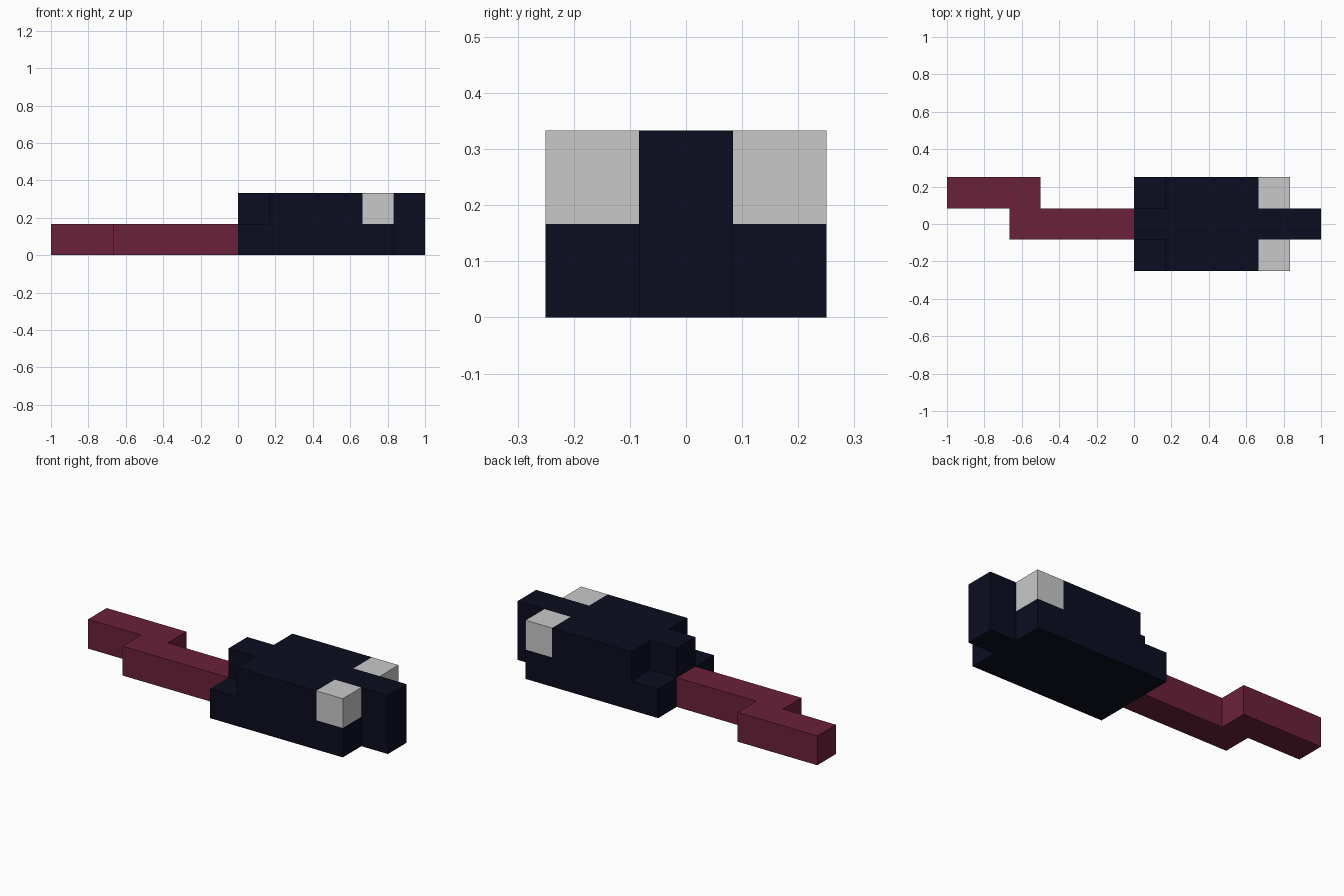
import bpy, bmesh
from mathutils import Vector
from itertools import product

if "Cube" in bpy.data.objects:
    bpy.data.objects.remove(bpy.data.objects["Cube"])

U = 1 / 6                                # block size
ORIGIN = Vector((-1, -0.25, 0))          # corner of the block grid


def block(x0, x1, y0, y1, z0, z1):
    """Set of grid cells in a box (end values excluded)."""
    return set(product(range(x0, x1), range(y0, y1), range(z0, z1)))


def material(name, rgb):
    m = bpy.data.materials.new(name)
    m.diffuse_color = (*rgb, 1)
    m.use_nodes = True
    m.node_tree.nodes["Principled BSDF"].inputs["Base Color"].default_value = m.diffuse_color
    return m


navy = material("dark navy", (0.0037, 0.004, 0.0144))
maroon = material("maroon", (0.147, 0.0152, 0.042))
grey = material("light grey", (0.584, 0.584, 0.584))

# Body: wide lower slab, upper back set one block in at the sides, long nose
body = block(6, 11, 0, 3, 0, 1) | block(7, 10, 0, 3, 1, 2) | block(6, 12, 1, 2, 0, 2)
# Ears: one block on each side of the head
ear_right = block(10, 11, 0, 1, 1, 2)
ear_left = block(10, 11, 2, 3, 1, 2)
# Tail: straight run with a sideways kink at the end
tail = block(2, 6, 1, 2, 0, 1) | block(0, 3, 2, 3, 0, 1)

solid = body | ear_right | ear_left | tail


def build(name, cells, mat):
    """Outer skin of the cells, with coplanar squares merged."""
    bm = bmesh.new()
    for cell in sorted(cells):
        for axis, side in product(range(3), (-1, 1)):
            n = Vector((0, 0, 0))
            n[axis] = side
            if tuple(int(c + d) for c, d in zip(cell, n)) in solid:
                continue
            a, b = Vector((0, 0, 0)), Vector((0, 0, 0))
            a[(axis + 1) % 3] = 0.5
            b[(axis + 2) % 3] = 0.5 * side
            mid = Vector(cell) + Vector((0.5, 0.5, 0.5)) + n * 0.5
            corners = (mid - a - b, mid + a - b, mid + a + b, mid - a + b)
            bm.faces.new([bm.verts.new(ORIGIN + c * U) for c in corners])
    bmesh.ops.remove_doubles(bm, verts=bm.verts, dist=1e-4)
    bmesh.ops.dissolve_limit(bm, angle_limit=0.01, verts=bm.verts, edges=bm.edges)
    me = bpy.data.meshes.new(name)
    bm.to_mesh(me)
    bm.free()
    me.materials.append(mat)
    bpy.context.collection.objects.link(bpy.data.objects.new(name, me))


build("body", body, navy)
build("ear_right", ear_right, grey)
build("ear_left", ear_left, grey)
build("tail", tail, maroon)
